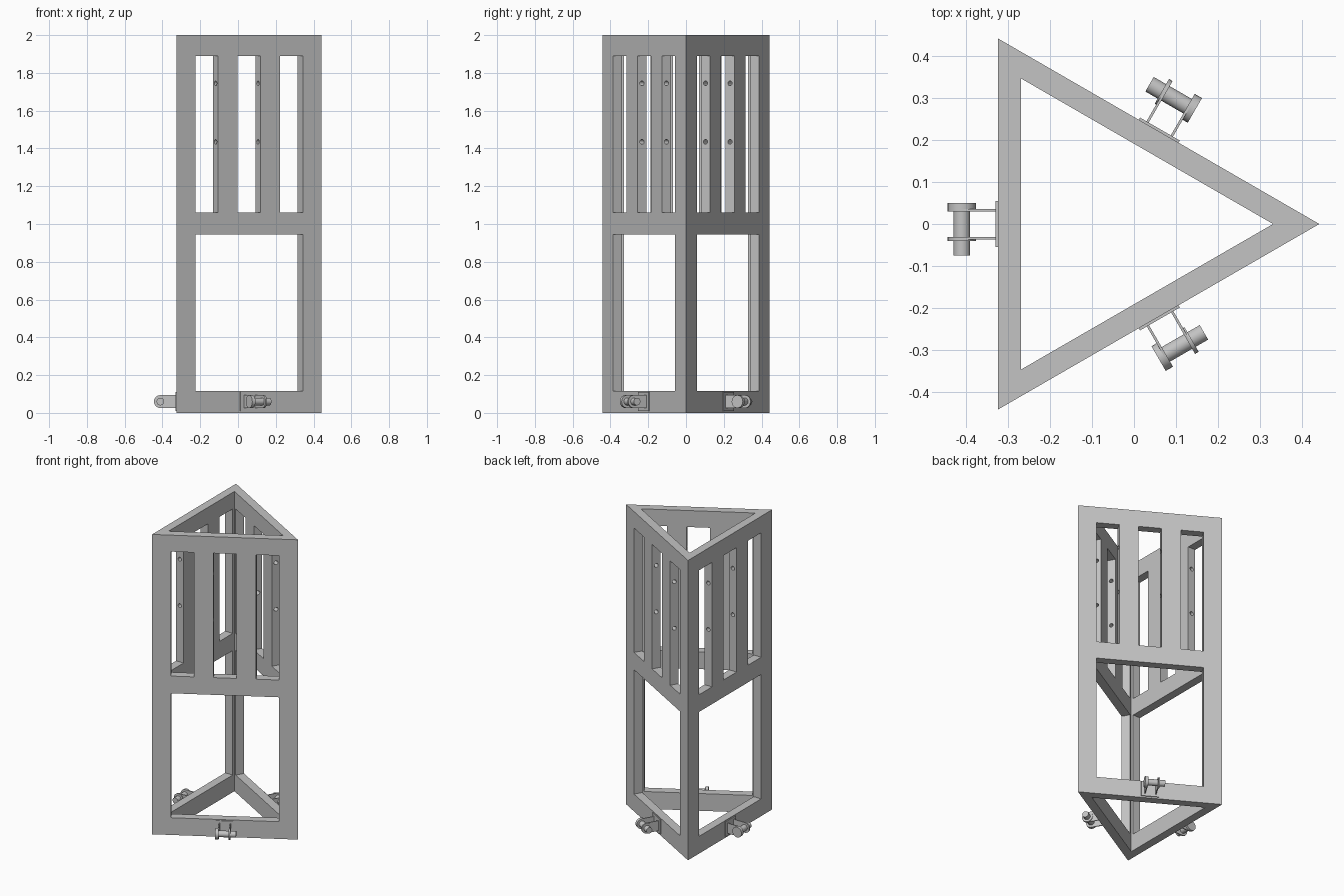
import bpy, bmesh
from math import pi, cos, sin, radians, sqrt
from mathutils import Matrix, Vector

cube = bpy.data.objects.get("Cube")
if cube:
    bpy.data.objects.remove(cube, do_unlink=True)

CX, OUTER, INNER, TOP = -0.069, 0.2557, 0.2005, 2.0
PIN_Z, PIN_D = 0.06, 0.342

grey = bpy.data.materials.new("plain_grey")
grey.use_nodes = True
grey.diffuse_color = (0.55, 0.55, 0.55, 1)
grey.node_tree.nodes["Principled BSDF"].inputs["Base Color"].default_value = (0.55, 0.55, 0.55, 1)


def side_matrix(i):
    """Local x runs along the side, local y points outward, z is up."""
    a = pi + i * 2 * pi / 3
    n, u = Vector((cos(a), sin(a), 0)), Vector((sin(a), -cos(a), 0))
    m = Matrix((u, n, (0, 0, 1))).transposed().to_4x4()
    m.translation = (CX, 0, 0)
    return m


def box(bm, x, y, z, m):
    size = [b - a for a, b in (x, y, z)]
    mid = [(a + b) / 2 for a, b in (x, y, z)]
    bmesh.ops.create_cube(bm, size=1, matrix=m @ Matrix.Translation(mid) @ Matrix.Diagonal((*size, 1)))


def rod(bm, x, y, z, r, m, sides=24):
    """Cylinder whose axis runs along the side."""
    place = Matrix.Translation(((x[0] + x[1]) / 2, y, z)) @ Matrix.Rotation(pi / 2, 4, 'Y')
    bmesh.ops.create_cone(bm, cap_ends=True, segments=sides, radius1=r, radius2=r,
                          depth=x[1] - x[0], matrix=m @ place)


def extrude(bm, points, vec):
    face = bm.faces.new([bm.verts.new(p) for p in points])
    out = bmesh.ops.extrude_face_region(bm, geom=[face])
    bmesh.ops.translate(bm, vec=vec, verts=[v for v in out["geom"] if isinstance(v, bmesh.types.BMVert)])


def finish(name, bm, smooth=False):
    bmesh.ops.recalc_face_normals(bm, faces=bm.faces[:])
    mesh = bpy.data.meshes.new(name)
    bm.to_mesh(mesh)
    bm.free()
    obj = bpy.data.objects.new(name, mesh)
    bpy.context.collection.objects.link(obj)
    mesh.materials.append(grey)
    if smooth:
        bpy.ops.object.select_all(action='DESELECT')
        obj.select_set(True)
        bpy.context.view_layer.objects.active = obj
        bpy.ops.object.shade_smooth_by_angle(angle=radians(30))
    return obj


def cut(obj, cutter):
    mod = obj.modifiers.new("cut", 'BOOLEAN')
    mod.operation, mod.solver, mod.object = 'DIFFERENCE', 'EXACT', cutter
    bpy.context.view_layer.objects.active = obj
    bpy.ops.object.modifier_apply(modifier=mod.name)
    bpy.data.objects.remove(cutter, do_unlink=True)


def triangle(inradius, z0, z1):
    bm = bmesh.new()
    pts = [(CX + 2 * inradius * cos(k * 2 * pi / 3), 2 * inradius * sin(k * 2 * pi / 3), z0) for k in range(3)]
    extrude(bm, pts, (0, 0, z1 - z0))
    return bm


# Hollow three-sided tower frame
frame = finish("tower_frame", triangle(OUTER, 0, TOP))
cut(frame, finish("core_cutter", triangle(INNER, -0.1, TOP + 0.1)))

# Window openings, then bolt holes through the slats
windows, holes = bmesh.new(), bmesh.new()
for i in range(3):
    m = side_matrix(i)
    depth = (INNER - 0.008, OUTER + 0.03)
    box(windows, (-0.329, 0.329), depth, (0.115, 0.945), m)
    for x in ((-0.329, -0.189), (-0.07, 0.07), (0.189, 0.329)):
        box(windows, x, depth, (1.06, 1.89), m)
    for x in (-0.13, 0.13):
        for z in (1.435, 1.745):
            rod(holes, (x - 0.08, x + 0.08), (INNER + OUTER) / 2, z, 0.013, m, 16)
cut(frame, finish("window_cutter", windows))
cut(frame, finish("hole_cutter", holes))

# Hinge bracket with a pin at the foot of each side
for i in range(3):
    m = side_matrix(i)
    bracket = bmesh.new()
    box(bracket, (-0.055, 0.055), (OUTER - 0.002, OUTER + 0.006), (0.01, 0.11), m)
    for x in (-0.037, 0.03):
        # Lug with a rounded end
        arc = [(PIN_D + 0.034 * cos(t), PIN_Z + 0.034 * sin(t))
               for t in [-pi / 2 + k * pi / 12 for k in range(13)]]
        outline = [(OUTER, PIN_Z - 0.034)] + arc + [(OUTER, PIN_Z + 0.034)]
        extrude(bracket, [m @ Vector((x, d, z)) for d, z in outline], m.to_3x3() @ Vector((0.006, 0, 0)))
    finish(f"bracket_{i + 1}", bracket, True)

    pin = bmesh.new()
    rod(pin, (-0.075, 0.045), PIN_D, PIN_Z, 0.02, m)
    rod(pin, (0.036, 0.05), PIN_D, PIN_Z, 0.034, m)
    rod(pin, (-0.041, -0.037), PIN_D, PIN_Z, 0.034, m)
    finish(f"hinge_pin_{i + 1}", pin, True)
